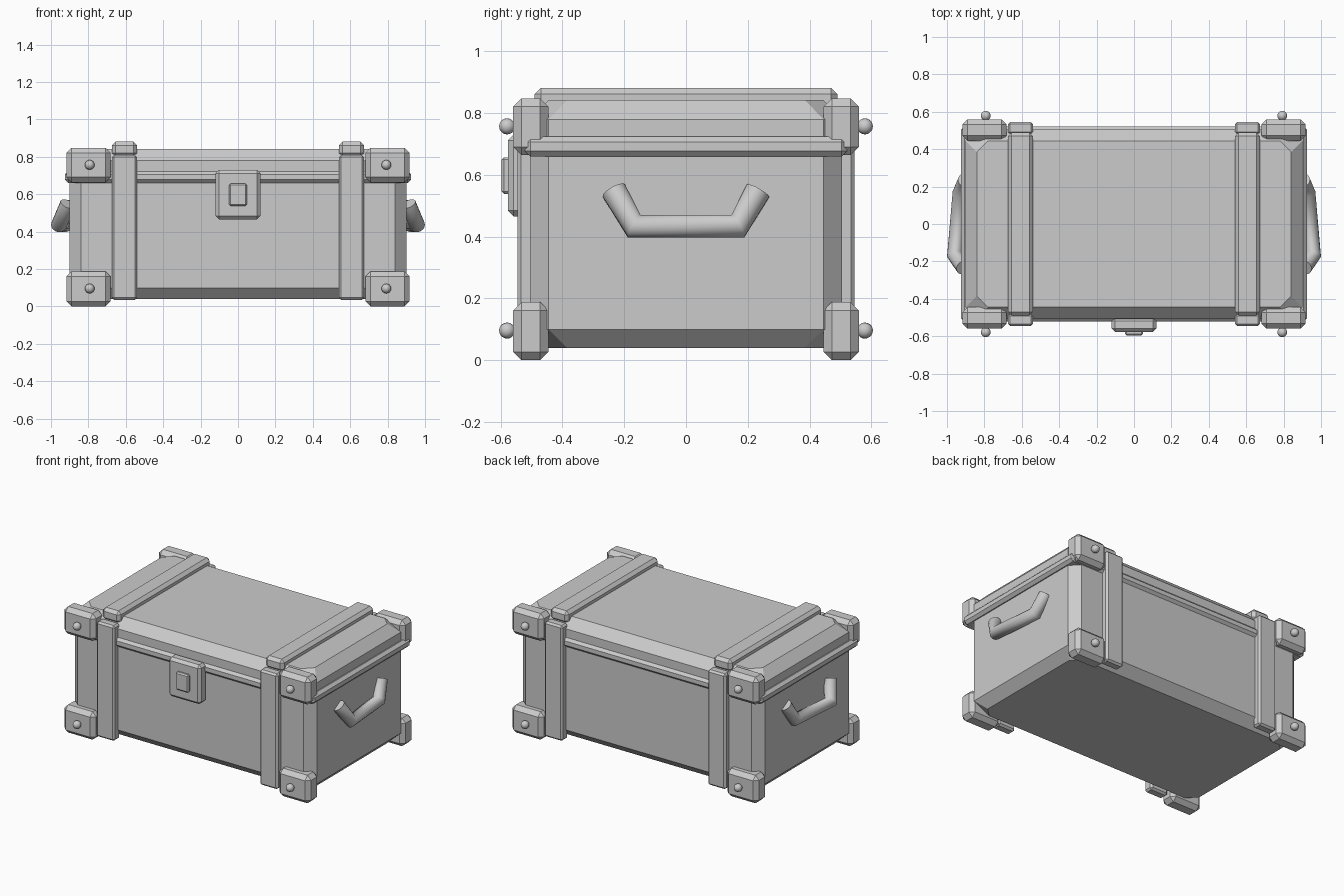
import bpy, bmesh
from math import pi
from mathutils import Matrix

if "Cube" in bpy.data.objects:
    bpy.data.objects.remove(bpy.data.objects["Cube"])

GREY = (0.6, 0.6, 0.6, 1)
grey = bpy.data.materials.new("plain grey")
grey.use_nodes = True
grey.diffuse_color = GREY
grey.node_tree.nodes["Principled BSDF"].inputs["Base Color"].default_value = GREY


def finish(name, bm, smooth=False):
    bmesh.ops.recalc_face_normals(bm, faces=bm.faces)
    for f in bm.faces:
        f.smooth = smooth
    mesh = bpy.data.meshes.new(name)
    bm.to_mesh(mesh)
    bm.free()
    mesh.materials.append(grey)
    ob = bpy.data.objects.new(name, mesh)
    bpy.context.collection.objects.link(ob)
    return ob


def box(name, x, y, z, bevel):
    """Chamfered box from (min, max) ranges on each axis."""
    bm = bmesh.new()
    bmesh.ops.create_cube(bm, size=1)
    for v in bm.verts:
        v.co = [sum(r) / 2 + c * (r[1] - r[0]) for r, c in zip((x, y, z), v.co)]
    bmesh.ops.bevel(bm, geom=bm.edges[:], offset=bevel, segments=1, affect='EDGES')
    return finish(name, bm)


def octagon_loft(name, sections, cut=0.06):
    """Stack of corner-cut rectangles given as (half x, half y, z)."""
    bm = bmesh.new()
    rings = []
    for hx, hy, z in sections:
        quarter = [(hx, hy - cut), (hx - cut, hy)]
        pts = quarter + [(-x, y) for x, y in quarter[::-1]]
        pts += [(-x, -y) for x, y in pts]
        rings.append([bm.verts.new((x, y, z)) for x, y in pts])
    for a, b in zip(rings, rings[1:]):
        for i in range(len(a)):
            j = (i + 1) % len(a)
            bm.faces.new((a[i], a[j], b[j], b[i]))
    bm.faces.new(rings[0])
    bm.faces.new(rings[-1])
    return finish(name, bm)


def span(a, b, side):
    return (a, b) if side > 0 else (-b, -a)


# Chest body, lid and the rim between them
octagon_loft("body", [(0.84, 0.445, 0.04), (0.9, 0.505, 0.1), (0.9, 0.505, 0.68)])
octagon_loft("lid", [(0.9, 0.505, 0.69), (0.9, 0.505, 0.78), (0.84, 0.445, 0.842)])
box("lid_rim", (-0.925, 0.925), (-0.522, 0.522), (0.66, 0.724), 0.018)

for sx in (1, -1):
    side = "left" if sx > 0 else "right"
    strap_x = span(0.54, 0.674, sx)
    box(f"top_strap_{side}", strap_x, (-0.49, 0.49), (0.8, 0.882), 0.02)

    for sy in (1, -1):
        end = "back" if sy > 0 else "front"
        box(f"{end}_strap_{side}", strap_x, span(0.48, 0.546, sy), (0.035, 0.81), 0.012)

        # Corner brackets, each with a round bolt
        for level, z, bolt_z in (("lower", (0, 0.188), 0.096), ("upper", (0.664, 0.848), 0.757)):
            box(f"{level}_{end}_bracket_{side}", span(0.682, 0.917, sx),
                span(0.445, 0.56, sy), z, 0.027)
            bm = bmesh.new()
            place = Matrix.Translation((0.793 * sx, 0.579 * sy, bolt_z))
            bmesh.ops.create_uvsphere(bm, u_segments=16, v_segments=10, radius=0.026,
                                      matrix=place @ Matrix.Rotation(pi / 2, 4, 'X'))
            finish(f"{level}_{end}_bolt_{side}", bm, True)

    # Bent tube handle
    curve = bpy.data.curves.new(f"handle_{side}", 'CURVE')
    curve.dimensions = '3D'
    curve.bevel_depth = 0.042
    curve.bevel_resolution = 6
    curve.use_fill_caps = True
    path = [(0.91, -0.233, 0.548), (0.958, -0.168, 0.434),
            (0.928, 0.168, 0.434), (0.9, 0.233, 0.548)]
    spline = curve.splines.new('POLY')
    spline.points.add(len(path) - 1)
    for p, (x, y, z) in zip(spline.points, path):
        p.co = (x * sx, y, z, 1)
    curve.materials.append(grey)
    handle = bpy.data.objects.new(f"handle_{side}", curve)
    bpy.context.collection.objects.link(handle)

# Front latch with its raised button
box("latch_plate", (-0.12, 0.12), (-0.577, -0.5), (0.466, 0.73), 0.018)
box("latch_button", (-0.047, 0.047), (-0.597, -0.56), (0.538, 0.657), 0.008)
